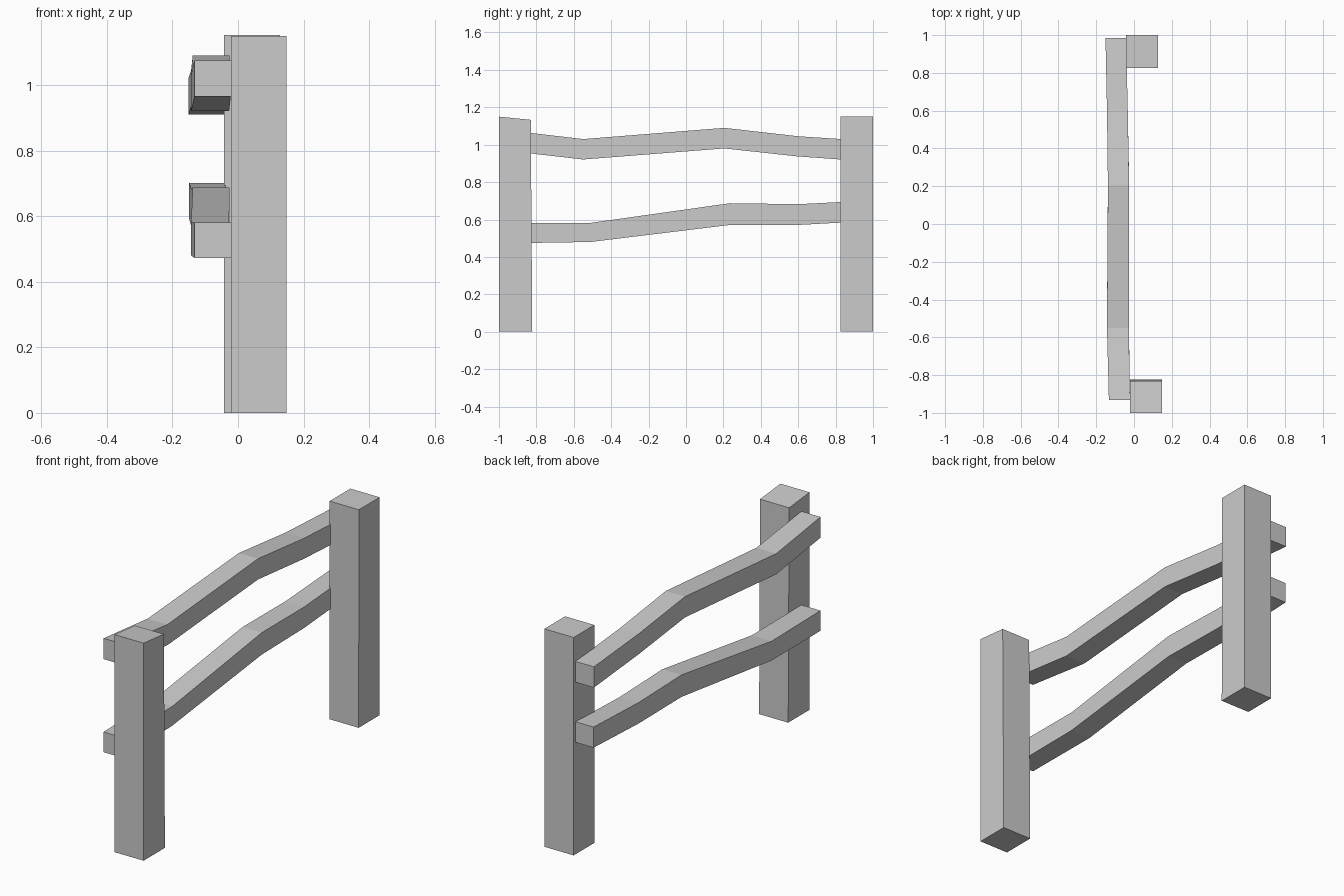
import bpy

if "Cube" in bpy.data.objects:
    bpy.data.objects.remove(bpy.data.objects["Cube"])


def loft(name, rings):
    """Skin a chain of four-cornered rings into a closed solid."""
    verts = [v for r in rings for v in r]
    n = len(rings)
    faces = [(0, 1, 2, 3), tuple(4 * (n - 1) + i for i in (3, 2, 1, 0))]
    for s in range(n - 1):
        for i in range(4):
            j = (i + 1) % 4
            faces.append((4 * s + j, 4 * s + i, 4 * s + 4 + i, 4 * s + 4 + j))
    mesh = bpy.data.meshes.new(name)
    mesh.from_pydata(verts, [], faces)
    mesh.update()
    obj = bpy.data.objects.new(name, mesh)
    bpy.context.collection.objects.link(obj)
    return obj


def post(name, x0, x1, y0, y1, top_y0, top_y1, z_front, z_back):
    """Square post whose top may slope from front to back."""
    base = [(x0, y0, 0), (x0, y1, 0), (x1, y1, 0), (x1, y0, 0)]
    top = [(x0, top_y0, z_front), (x0, top_y1, z_back),
           (x1, top_y1, z_back), (x1, top_y0, z_front)]
    return loft(name, [base, top])


def rail(name, stations):
    """Bent rail from stations of (y, x left, x right, z bottom, z top)."""
    return loft(name, [[(a, y, lo), (b, y, lo), (b, y, hi), (a, y, hi)]
                       for y, a, b, lo, hi in stations])


# Posts
post("front_post", -0.022, 0.148, -1.0, -0.822, -1.0, -0.83, 1.15, 1.133)
post("back_post", -0.043, 0.128, 0.825, 1.0, 0.827, 1.0, 1.152, 1.152)

# Rails, fixed to the left side of the posts
rail("upper_rail", [
    (-0.933, -0.133, -0.022, 0.965, 1.075),
    (-0.55, -0.143, -0.027, 0.921, 1.03),
    (0.205, -0.138, -0.026, 0.980, 1.09),
    (0.60, -0.143, -0.033, 0.937, 1.045),
    (0.985, -0.151, -0.042, 0.910, 1.02),
])
rail("lower_rail", [
    (-0.933, -0.133, -0.022, 0.473, 0.580),
    (-0.51, -0.143, -0.027, 0.480, 0.582),
    (0.235, -0.138, -0.026, 0.571, 0.687),
    (0.60, -0.143, -0.033, 0.571, 0.682),
    (0.985, -0.149, -0.042, 0.592, 0.701),
])
